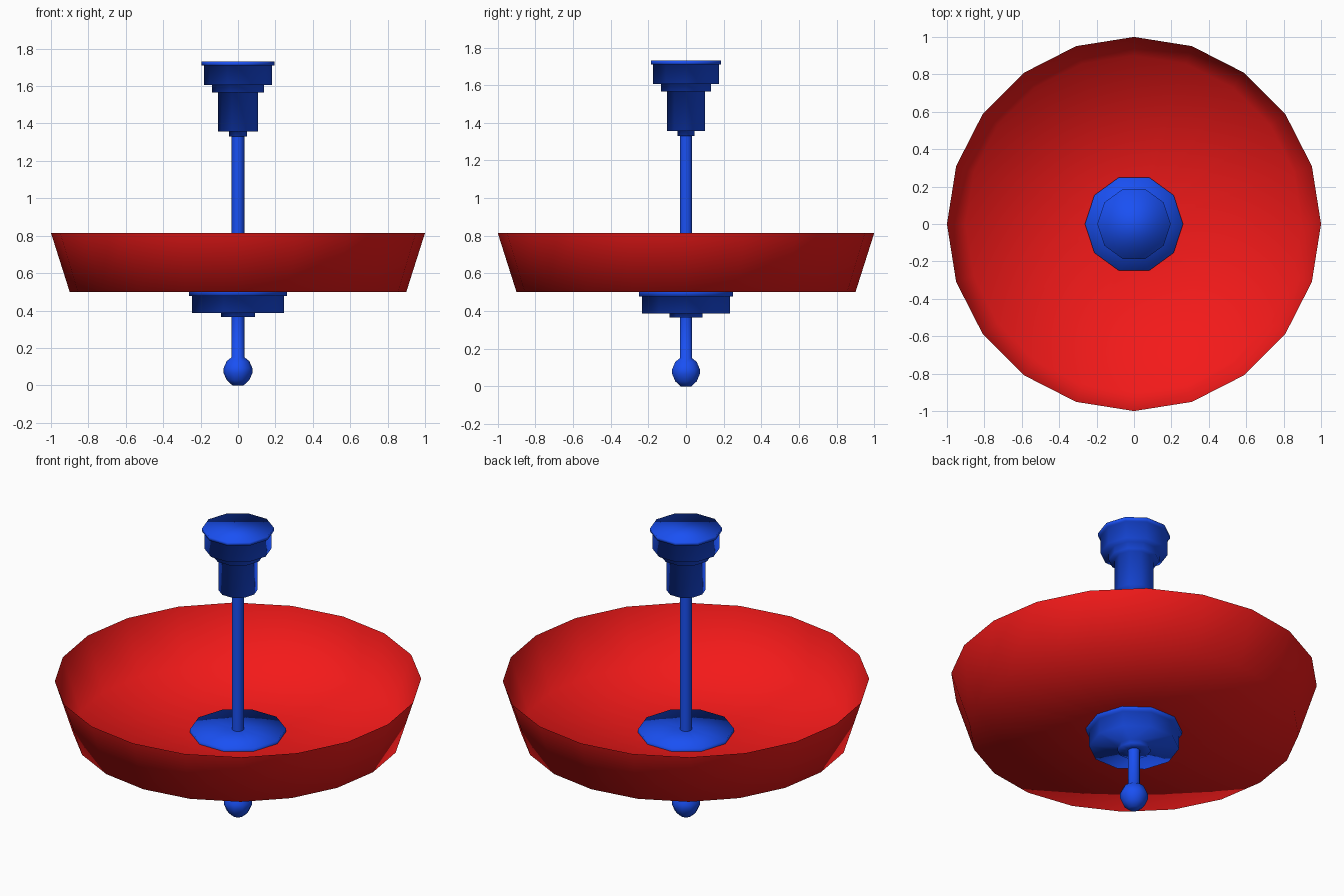
import bpy, bmesh
from math import cos, sin, tau

if "Cube" in bpy.data.objects:
    bpy.data.objects.remove(bpy.data.objects["Cube"])


def material(name, color):
    m = bpy.data.materials.new(name)
    m.diffuse_color = color
    m.use_nodes = True
    m.node_tree.nodes["Principled BSDF"].inputs["Base Color"].default_value = m.diffuse_color
    return m


RED = material("red_glass", (0.9, 0.01, 0.01, 1))
BLUE = material("blue_metal", (0.01, 0.08, 0.9, 1))


def lathe(name, profile, sides, mat, cap_start=False, cap_end=False):
    """Spin a bottom-to-top (radius, z) profile around the z axis."""
    bm = bmesh.new()
    rings = [[bm.verts.new((r * cos(tau * i / sides), r * sin(tau * i / sides), z))
              for i in range(sides)] for r, z in profile]
    for a, b in zip(rings, rings[1:]):
        for i in range(sides):
            j = (i + 1) % sides
            bm.faces.new((a[i], a[j], b[j], b[i]))
    if cap_start:
        bm.faces.new(rings[0][::-1])
    if cap_end:
        bm.faces.new(rings[-1])
    for f in bm.faces:
        f.smooth = True
    me = bpy.data.meshes.new(name)
    bm.to_mesh(me)
    bm.free()
    me.materials.append(mat)
    ob = bpy.data.objects.new(name, me)
    bpy.context.collection.objects.link(ob)
    return ob


# Wide shallow bowl, a single thin shell
lathe("bowl", [(0.1, 0.5), (0.9, 0.5), (1.0, 0.815)], 20, RED)

# Ball finial with the lower rod
lathe("finial", [(0.03, 0), (0.06, 0.027), (0.077, 0.065), (0.077, 0.092),
                 (0.06, 0.13), (0.034, 0.15), (0.034, 0.37)], 10, BLUE, cap_start=True)

# Stepped holder that clamps the bowl
lathe("bowl_holder", [(0.034, 0.365), (0.091, 0.365), (0.091, 0.387), (0.246, 0.387),
                      (0.246, 0.478), (0.262, 0.478), (0.262, 0.52), (0.034, 0.52)], 10, BLUE)

# Hanging rod
lathe("rod", [(0.034, 0.52), (0.034, 1.335)], 10, BLUE)

# Stepped ceiling canopy
lathe("ceiling_canopy", [(0.034, 1.33), (0.047, 1.33), (0.047, 1.357), (0.107, 1.357),
                         (0.107, 1.565), (0.139, 1.565), (0.139, 1.606), (0.183, 1.606),
                         (0.183, 1.71), (0.196, 1.71), (0.196, 1.73)], 10, BLUE, cap_end=True)
